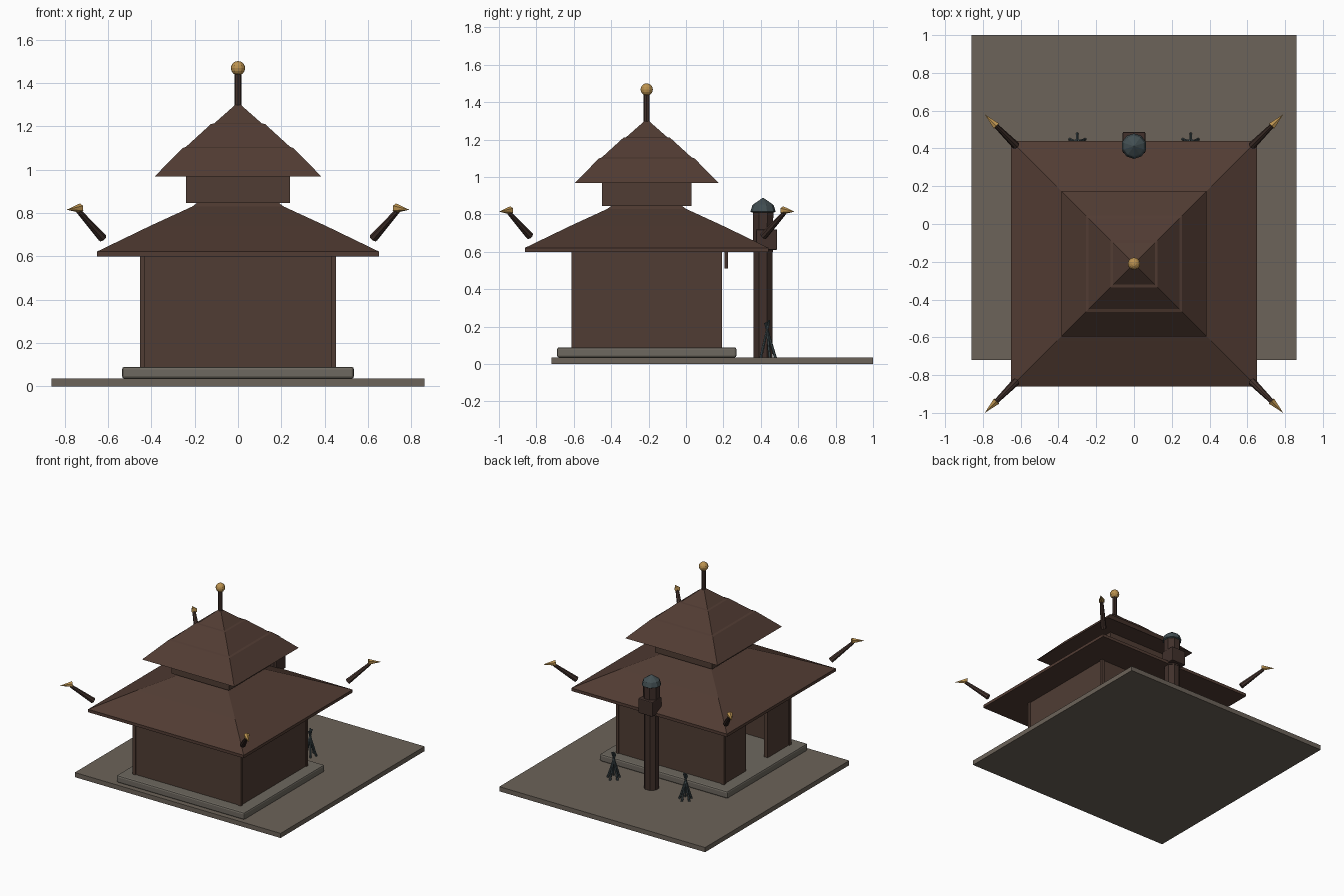
import bpy, bmesh, math
from mathutils import Vector

if "Cube" in bpy.data.objects:
    bpy.data.objects.remove(bpy.data.objects["Cube"], do_unlink=True)

CY = -0.21  # hall centre along y


def material(name, rgb):
    m = bpy.data.materials.new(name)
    m.use_nodes = True
    m.diffuse_color = (*rgb, 1)
    m.node_tree.nodes["Principled BSDF"].inputs["Base Color"].default_value = (*rgb, 1)
    return m


stone = material("ground_stone", (0.15, 0.125, 0.10))
plinth_stone = material("plinth_stone", (0.155, 0.14, 0.115))
wall_wood = material("wall_wood", (0.080, 0.046, 0.034))
roof_wood = material("roof_wood", (0.083, 0.045, 0.033))
dark_wood = material("dark_wood", (0.052, 0.030, 0.024))
gold = material("gold", (0.50, 0.29, 0.08))
slate = material("slate", (0.055, 0.078, 0.085))


def finish(name, bm, mat):
    bmesh.ops.recalc_face_normals(bm, faces=bm.faces)
    me = bpy.data.meshes.new(name)
    bm.to_mesh(me)
    bm.free()
    me.materials.append(mat)
    ob = bpy.data.objects.new(name, me)
    bpy.context.collection.objects.link(ob)
    return ob


def box(name, mat, x0, x1, y0, y1, z0, z1, bevel=0):
    bm = bmesh.new()
    bmesh.ops.create_cube(bm, size=1)
    for v in bm.verts:
        v.co = ((x0, x1)[v.co.x > 0], (y0, y1)[v.co.y > 0], (z0, z1)[v.co.z > 0])
    ob = finish(name, bm, mat)
    if bevel:
        b = ob.modifiers.new("bevel", "BEVEL")
        b.width, b.segments = bevel, 2
    return ob


def loft(name, mat, profile, sides, centre):
    """Stack of regular rings; profile holds (flat-to-centre distance, z)."""
    bm = bmesh.new()
    rings = []
    for r, z in profile:
        r /= math.cos(math.pi / sides)
        rings.append([bm.verts.new((centre[0] + r * math.cos((i + .5) * math.tau / sides),
                                    centre[1] + r * math.sin((i + .5) * math.tau / sides), z))
                      for i in range(sides)])
    for a, b in zip(rings, rings[1:]):
        for i in range(sides):
            j = (i + 1) % sides
            bm.faces.new((a[i], a[j], b[j], b[i]))
    bm.faces.new(rings[0])
    bm.faces.new(rings[-1])
    bmesh.ops.remove_doubles(bm, verts=bm.verts, dist=0.0001)
    return finish(name, bm, mat)


def rod(name, mat, a, b, r1, r2, sides=8):
    a, b = Vector(a), Vector(b)
    bm = bmesh.new()
    bmesh.ops.create_cone(bm, cap_ends=True, segments=sides, radius1=r1, radius2=r2,
                          depth=(b - a).length)
    ob = finish(name, bm, mat)
    ob.location = (a + b) / 2
    ob.rotation_euler = (b - a).to_track_quat("Z", "Y").to_euler()
    return ob


# Ground and plinth
box("ground_slab", stone, -.86, .86, -.72, 1, 0, .035)
box("plinth", plinth_stone, -.535, .535, CY - .48, CY + .48, .035, .09, .012)

# Hall walls with a doorway on one side
W, D, T = .445, .395, .03
box("front_wall", wall_wood, -W, W, CY - D, CY - D + T, .09, .62)
box("back_wall", wall_wood, -W, W, CY + D - T, CY + D, .09, .62)
box("left_wall", wall_wood, W - T, W, CY - D, CY + D, .09, .62)
box("right_wall_front", wall_wood, -W, -W + T, CY - D, CY - .13, .09, .62)
box("right_wall_back", wall_wood, -W, -W + T, CY + .13, CY + D, .09, .62)
box("door_lintel", wall_wood, -W, -W + T, CY - .13, CY + .13, .55, .62)
for sx in (-1, 1):
    for sy in (-1, 1):
        x, y = sx * .441, CY + sy * .391
        box("corner_post", wall_wood, x - .011, x + .011, y - .011, y + .011, .09, .61)

# Plaque under the back eave
box("hanging_plaque", dark_wood, -.12, .12, .205, .225, .51, .61)

# Roofs and upper storey
loft("lower_roof", roof_wood,
     [(.65, .6), (.65, .622), (.41, .738), (.395, .745), (.21, .83), (.19, .845)], 4, (0, CY))
box("upper_storey", wall_wood, -.24, .24, CY - .24, CY + .24, .845, .975)
loft("upper_roof", roof_wood,
     [(.385, .968), (.255, 1.10), (.24, 1.105), (.125, 1.21), (.11, 1.213), (0, 1.31)], 4, (0, CY))

# Spire
rod("spire_pole", dark_wood, (0, CY, 1.29), (0, CY, 1.45), .016, .016)
bm = bmesh.new()
bmesh.ops.create_uvsphere(bm, u_segments=12, v_segments=8, radius=.033)
finish("spire_ball", bm, gold).location = (0, CY, 1.468)

# Flying corner poles with gold tips
for sx in (-1, 1):
    for sy in (-1, 1):
        def at(d, z):
            return (sx * d, CY + sy * d, z)
        rod("corner_pole", dark_wood, at(.625, .685), at(.735, .808), .021, .012)
        rod("corner_tip", gold, at(.728, .822), at(.79, .815), .022, 0, 6)

# Lantern pillar
P = (0, .412)
loft("pillar_shaft", dark_wood, [(.05, .01), (.05, .66)], 8, P)
loft("pillar_head", dark_wood, [(.052, .6), (.055, .82)], 8, P)
box("pillar_bracket", dark_wood, -.06, .06, .375, .487, .61, .72, .006)
loft("pillar_cap", slate, [(.055, .81), (.064, .815), (.054, .85), (.048, .855), (0, .89)], 10, P)

# Stick bundles beside the pillar
for sx in (-1, 1):
    for i in range(5):
        a = (i + .25) * math.tau / 5
        c, s = math.cos(a), math.sin(a)
        rod("stick", slate, (sx * .3 + .05 * c, .435 + .05 * s, .01),
            (sx * .3 - .012 * c, .435 - .012 * s, .215 + .005 * i), .008, .006, 6)
